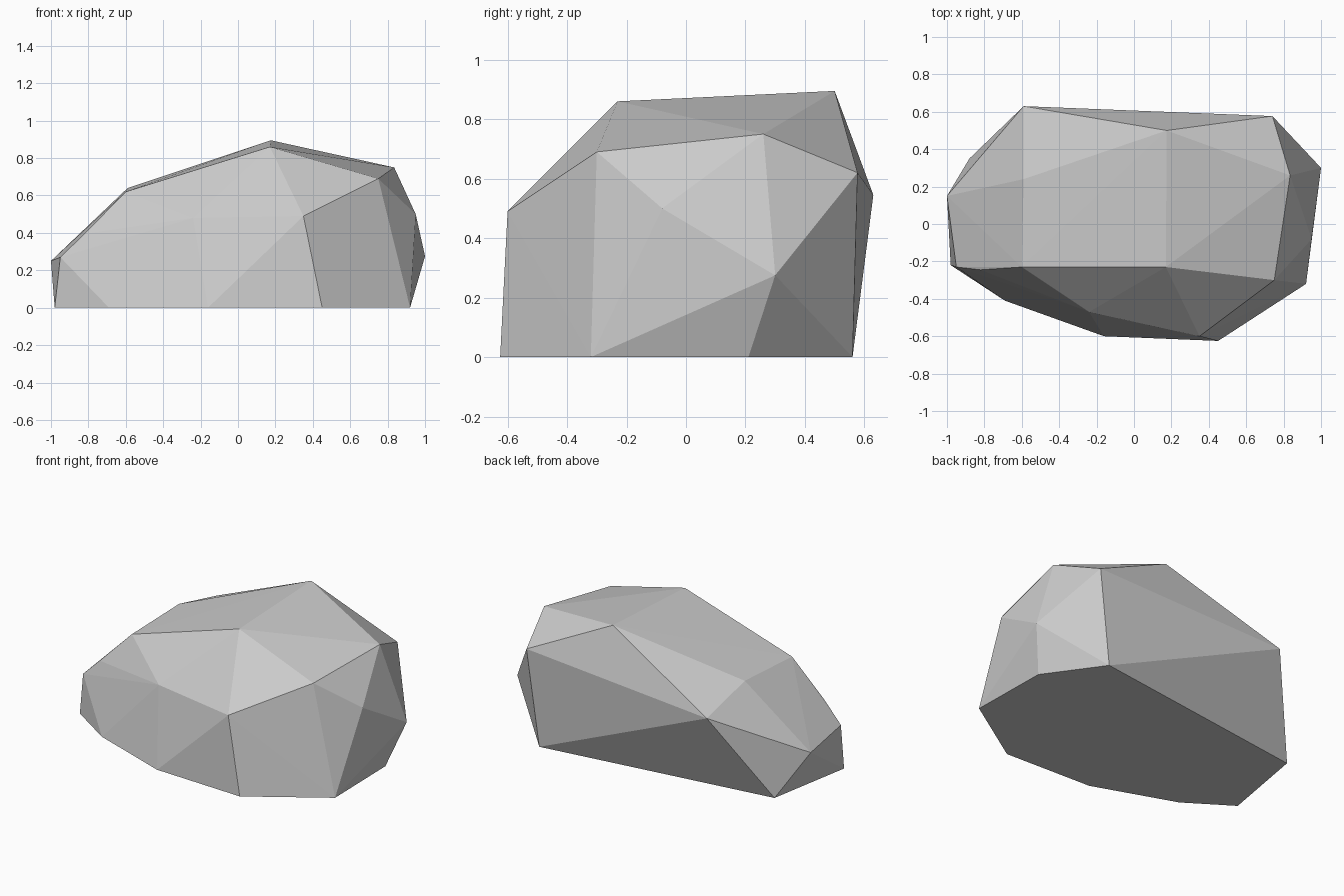
import bpy
import bmesh

cube = bpy.data.objects.get("Cube")
if cube:
    bpy.data.objects.remove(cube, do_unlink=True)

# Plain stone material
stone = bpy.data.materials.new("light_grey_stone")
stone.use_nodes = True
colour = (0.6, 0.6, 0.6, 1.0)
stone.diffuse_color = colour
shader = stone.node_tree.nodes["Principled BSDF"]
shader.inputs["Base Color"].default_value = colour
shader.inputs["Roughness"].default_value = 0.9

# Flat footprint resting on the ground
footprint = [(-.98, -.22), (-.69, -.41), (-.16, -.6), (.45, -.625),
             (.92, -.32), (.91, .21), (.66, .56), (-.88, .35)]

# Corners around the flanks
flanks = [(-1, .15, .25), (-.95, -.23, .27), (-.82, -.245, .395),
          (-.24, -.47, .48), (.35, -.6, .49), (.95, -.08, .5),
          (1, .3, .275), (.74, .577, .62), (-.59, .63, .545)]

# Corners of the sloping crown
crown = [(-.6, -.23, .62), (-.59, .24, .64), (.17, -.23, .86),
         (.175, .5, .895), (.75, -.3, .69), (.835, .26, .75)]

# Wrap the corners in one faceted shell
bm = bmesh.new()
for x, y in footprint:
    bm.verts.new((x, y, 0))
for corner in flanks + crown:
    bm.verts.new(corner)
bmesh.ops.convex_hull(bm, input=bm.verts[:])

# Merge the underside into a single flat face
under = [f for f in bm.faces if all(v.co.z < 1e-4 for v in f.verts)]
if len(under) > 1:
    bmesh.ops.dissolve_faces(bm, faces=under)
bmesh.ops.recalc_face_normals(bm, faces=bm.faces[:])

mesh = bpy.data.meshes.new("boulder")
bm.to_mesh(mesh)
bm.free()
mesh.materials.append(stone)
boulder = bpy.data.objects.new("boulder", mesh)
bpy.context.collection.objects.link(boulder)
